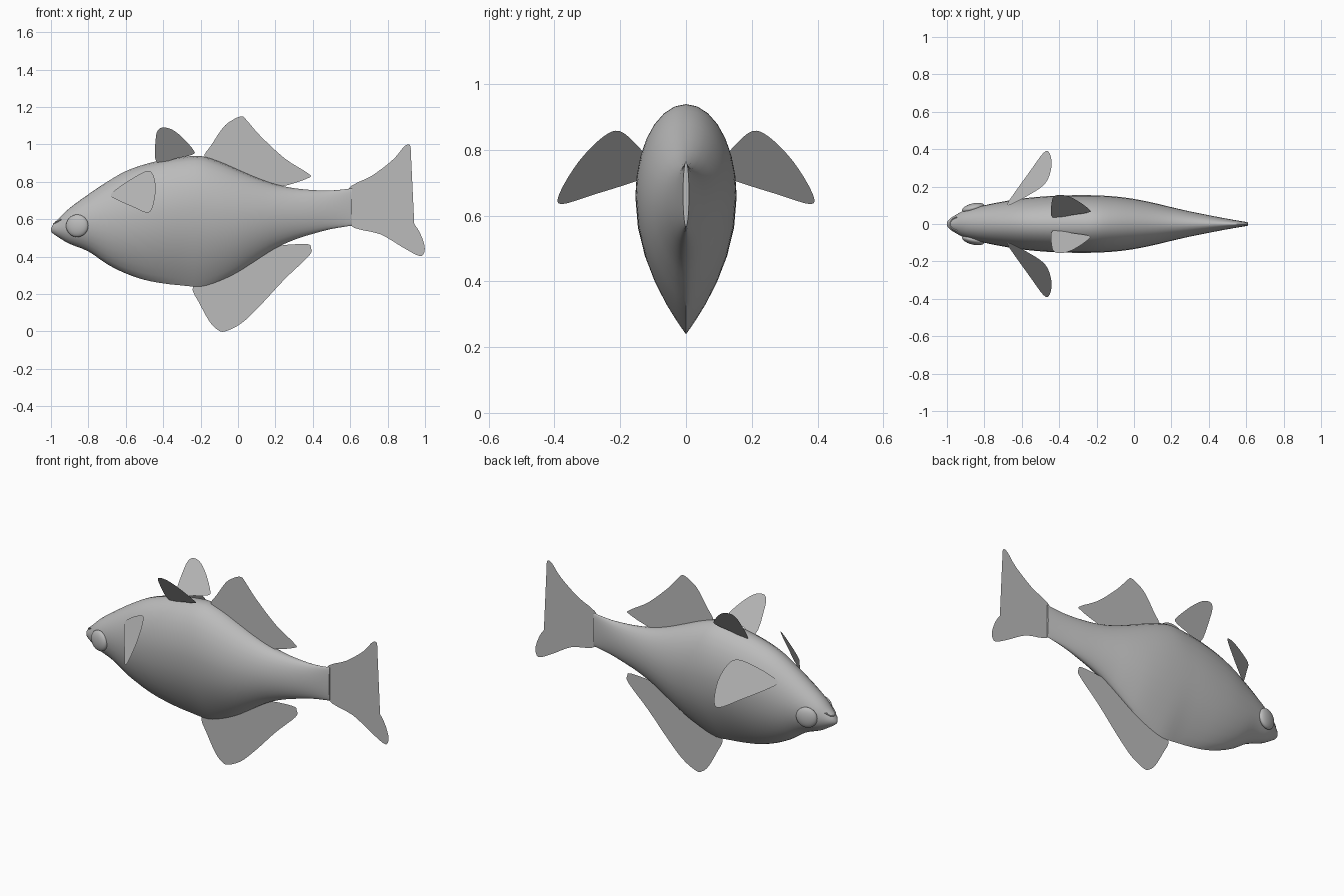
import bpy
import bmesh
import math
from mathutils import Vector

if "Cube" in bpy.data.objects:
    bpy.data.objects.remove(bpy.data.objects["Cube"])

GREY = (0.5, 0.5, 0.5, 1)
mat = bpy.data.materials.new("plain grey")
mat.use_nodes = True
mat.diffuse_color = GREY
mat.node_tree.nodes["Principled BSDF"].inputs["Base Color"].default_value = GREY


def smooth_path(pts, steps, closed=False):
    """Smooth line through every point."""
    pts = [Vector(p) for p in pts]
    n = len(pts)
    pick = (lambda i: pts[i % n]) if closed else (lambda i: pts[max(0, min(n - 1, i))])
    out = []
    for i in range(n if closed else n - 1):
        a, b, c, d = (pick(i + k) for k in (-1, 0, 1, 2))
        for s in range(steps):
            t = s / steps
            out.append(b + (c - a) * (t / 2) + (a * 2 - b * 5 + c * 4 - d) * (t * t / 2)
                       + (b * 3 - a - c * 3 + d) * (t ** 3 / 2))
    return out if closed else out + [pts[-1]]


def finish(name, bm, smooth=True):
    mesh = bpy.data.meshes.new(name)
    bm.to_mesh(mesh)
    bm.free()
    mesh.materials.append(mat)
    obj = bpy.data.objects.new(name, mesh)
    bpy.context.collection.objects.link(obj)
    if smooth:
        bpy.ops.object.select_all(action='DESELECT')
        obj.select_set(True)
        bpy.context.view_layer.objects.active = obj
        bpy.ops.object.shade_smooth_by_angle(angle=math.radians(50))
    return obj


def fin(name, outline, y_rule):
    """Thin sheet with a side outline, leaned sideways by y_rule(x, z)."""
    bm = bmesh.new()
    pts = smooth_path([(x, 0, z) for x, z in outline], 4, closed=True)
    face = bm.faces.new([bm.verts.new((p.x, y_rule(p.x, p.z), p.z)) for p in pts])
    bmesh.ops.triangulate(bm, faces=[face])
    finish(name, bm, smooth=False)


# Body: stations of x, top, bottom, half width, height fraction of widest line
stations = [
    (-1.0, .55, .535, .008), (-.985, .578, .52, .028), (-.95, .612, .497, .05),
    (-.9, .66, .468, .075), (-.8, .733, .428, .1), (-.7, .8, .36, .12),
    (-.6, .857, .31, .136), (-.5, .893, .276, .146), (-.4, .917, .257, .152),
    (-.3, .932, .246, .154), (-.2, .938, .24, .153), (-.1, .908, .27, .147),
    (0, .865, .318, .134), (.1, .822, .382, .114), (.2, .787, .445, .09),
    (.3, .766, .49, .067), (.4, .756, .522, .047), (.5, .754, .548, .028),
    (.61, .765, .566, .009)]
HALF = 14
bm = bmesh.new()
rings = []
for ends, rest in zip(smooth_path([s[:3] for s in stations], 3),
                      smooth_path([(s[3], 0, 0) for s in stations], 3)):
    x, top, bottom = ends
    width = rest.x
    belly = math.exp(-((x + .25) / .45) ** 2)
    widest = bottom + (top - bottom) * (.5 + .1 * belly)
    side = []
    for i in range(HALF + 1):
        a = math.pi * (.5 - i / HALF)
        if a >= 0:
            y, z = width * math.cos(a), widest + (top - widest) * math.sin(a)
        else:
            # Lower flank narrows to a keel along the belly
            t = -math.sin(a)
            keel = 1 - t * t
            y = width * (belly * keel + (1 - belly) * math.cos(a))
            z = widest - (widest - bottom) * t
        side.append((x, y, z))
    loop = side + [(x, -y, z) for x, y, z in side[-2:0:-1]]
    rings.append([bm.verts.new(p) for p in loop])
count = len(rings[0])
for r, s in zip(rings, rings[1:]):
    for i in range(count):
        j = (i + 1) % count
        bm.faces.new((r[i], r[j], s[j], s[i]))
bm.faces.new(rings[0])
bm.faces.new(rings[-1])
bmesh.ops.recalc_face_normals(bm, faces=bm.faces)
finish("body", bm)

# Middle fins
flat = lambda x, z: 0
fin("back_fin", [(-.18, .93), (-.14, 1.0), (-.08, 1.09), (-.03, 1.13), (.02, 1.15),
                 (.05, 1.125), (.12, 1.045), (.25, .925), (.375, .845), (.375, .82),
                 (.23, .775), (.1, .78), (0, .82), (-.1, .88)], flat)
fin("belly_fin", [(-.24, .245), (-.2, .14), (-.15, .05), (-.11, .01), (-.07, 0),
                  (.02, .045), (.12, .14), (.25, .28), (.38, .405), (.39, .445),
                  (.36, .468), (.17, .45), (.05, .39), (-.1, .31)], flat)
fin("tail_fin", [(.58, .75), (.72, .835), (.83, .92), (.89, .99), (.92, .995),
                 (.92, .94), (.89, .82), (.825, .71), (.88, .645), (.96, .55),
                 (.997, .46), (.99, .41), (.96, .407), (.88, .45), (.76, .52),
                 (.59, .575)], flat)

# Paired fins and eyes
for side, label in ((1, "left"), (-1, "right")):
    fin(label + "_side_fin",
        [(-.68, .73), (-.64, .768), (-.57, .815), (-.49, .857), (-.455, .84),
         (-.44, .765), (-.455, .67), (-.485, .635), (-.56, .665), (-.65, .705)],
        lambda x, z: side * (.1 + 1.054 * (x + .68) - .775 * (z - .73)))
    fin(label + "_upper_fin",
        [(-.435, .905), (-.44, 1.03), (-.425, 1.08), (-.39, 1.09), (-.345, 1.075),
         (-.29, 1.03), (-.235, .965), (-.245, .945), (-.33, .925)],
        lambda x, z: side * (.045 + .65 * (z - .92)))
    bm = bmesh.new()
    bmesh.ops.create_uvsphere(bm, u_segments=28, v_segments=16, radius=.06)
    eye = finish(label + "_eye", bm)
    eye.scale = (1.02, .42, 1)
    eye.location = (-.86, side * .085, .565)
    eye.rotation_euler.z = side * math.radians(14)

# Mouth: fine raised lip wrapped round the snout
curve = bpy.data.curves.new("mouth", 'CURVE')
curve.dimensions = '3D'
curve.bevel_depth = .004
lip = smooth_path([(-.945, .038, .6), (-.972, .024, .583), (-.984, 0, .577),
                   (-.972, -.024, .583), (-.945, -.038, .6)], 4)
spline = curve.splines.new('POLY')
spline.points.add(len(lip) - 1)
for point, p in zip(spline.points, lip):
    point.co = (*p, 1)
curve.materials.append(mat)
bpy.context.collection.objects.link(bpy.data.objects.new("mouth", curve))
